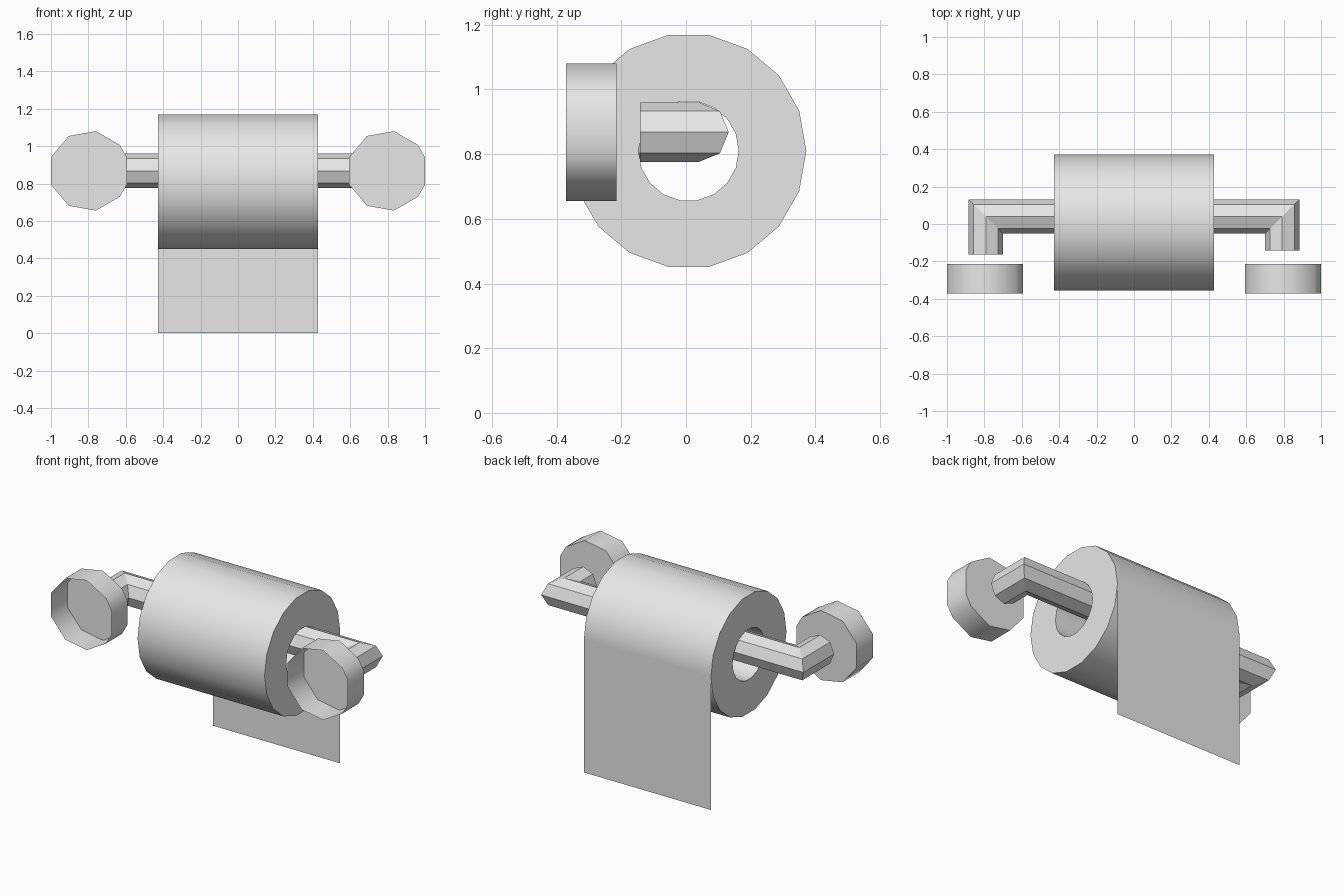
import bpy, bmesh, math
from mathutils import Vector

default = bpy.data.objects.get("Cube")
if default:
    bpy.data.objects.remove(default)

# One plain grey for everything
grey = bpy.data.materials.new("plain grey")
grey.use_nodes = True
grey.diffuse_color = (0.8, 0.8, 0.8, 1)
grey.node_tree.nodes["Principled BSDF"].inputs["Base Color"].default_value = (0.8, 0.8, 0.8, 1)


def polar(radius, degrees):
    a = math.radians(degrees)
    return radius * math.cos(a), radius * math.sin(a)


def build(name, rings, closed=False, start=False, end=False, smooth=None):
    """Join a series of rings of points into a skin, with optional end faces."""
    bm = bmesh.new()
    loops = [[bm.verts.new(p) for p in ring] for ring in rings]
    pairs = list(zip(loops, loops[1:]))
    if closed:
        pairs.append((loops[-1], loops[0]))
    n = len(loops[0])
    for a, b in pairs:
        for i in range(n):
            j = (i + 1) % n
            bm.faces.new((a[i], a[j], b[j], b[i]))
    if start:
        bm.faces.new(loops[0])
    if end:
        bm.faces.new(loops[-1])
    bmesh.ops.recalc_face_normals(bm, faces=bm.faces)
    mesh = bpy.data.meshes.new(name)
    bm.to_mesh(mesh)
    bm.free()
    mesh.materials.append(grey)
    obj = bpy.data.objects.new(name, mesh)
    bpy.context.collection.objects.link(obj)
    if smooth:
        bpy.ops.object.select_all(action='DESELECT')
        obj.select_set(True)
        bpy.context.view_layer.objects.active = obj
        bpy.ops.object.shade_smooth_by_angle(angle=math.radians(smooth))
    return obj


# Paper roll: hollow 18-sided tube along x
HALF, ROLL_Y, ROLL_Z, OUTER, INNER = 0.428, 0.008, 0.81, 0.364, 0.155


def roll_ring(x, radius):
    pts = [polar(radius, i * 20) for i in range(18)]
    return [(x, ROLL_Y + c, ROLL_Z + s) for c, s in pts]


build("paper_roll", [roll_ring(-HALF, OUTER), roll_ring(HALF, OUTER),
                     roll_ring(HALF, INNER), roll_ring(-HALF, INNER)],
      closed=True, smooth=30)

# Hanging sheet: flat strip leaving the back of the roll
back = ROLL_Y + OUTER
build("hanging_sheet", [[(-HALF, back, 0), (HALF, back, 0),
                         (HALF, back, ROLL_Z), (-HALF, back, ROLL_Z)]], start=True)

# Holder bar: octagonal rod with a mitred elbow at each end
BAR_Y, BAR_Z, BAR_R, ELBOW = 0.04, 0.868, 0.092, 0.792
section = [polar(BAR_R, i * 45) for i in range(8)]


def elbow_ring(side):
    return [(side * (ELBOW + c), BAR_Y + c, BAR_Z + s) for c, s in section]


def arm_end(side, y):
    return [(side * (ELBOW + c), y, BAR_Z + s) for c, s in section]


build("holder_bar", [arm_end(-1, -0.163), elbow_ring(-1),
                     elbow_ring(1), arm_end(1, -0.142)], start=True, end=True)

# Wall mounts: shallow cups, open at the front and closed towards the bar
CUP_ANGLES = (20, 40, 80, 120, 160, 200, 240, 280, 320, 340)


def cup_ring(x, y):
    pts = [polar(0.2155, a) for a in CUP_ANGLES]
    return [(x + c, y, BAR_Z + s) for c, s in pts]


for name, x in (("right_wall_mount", -0.797), ("left_wall_mount", 0.797)):
    build(name, [cup_ring(x, -0.371), cup_ring(x, -0.215)], end=True, smooth=42)
